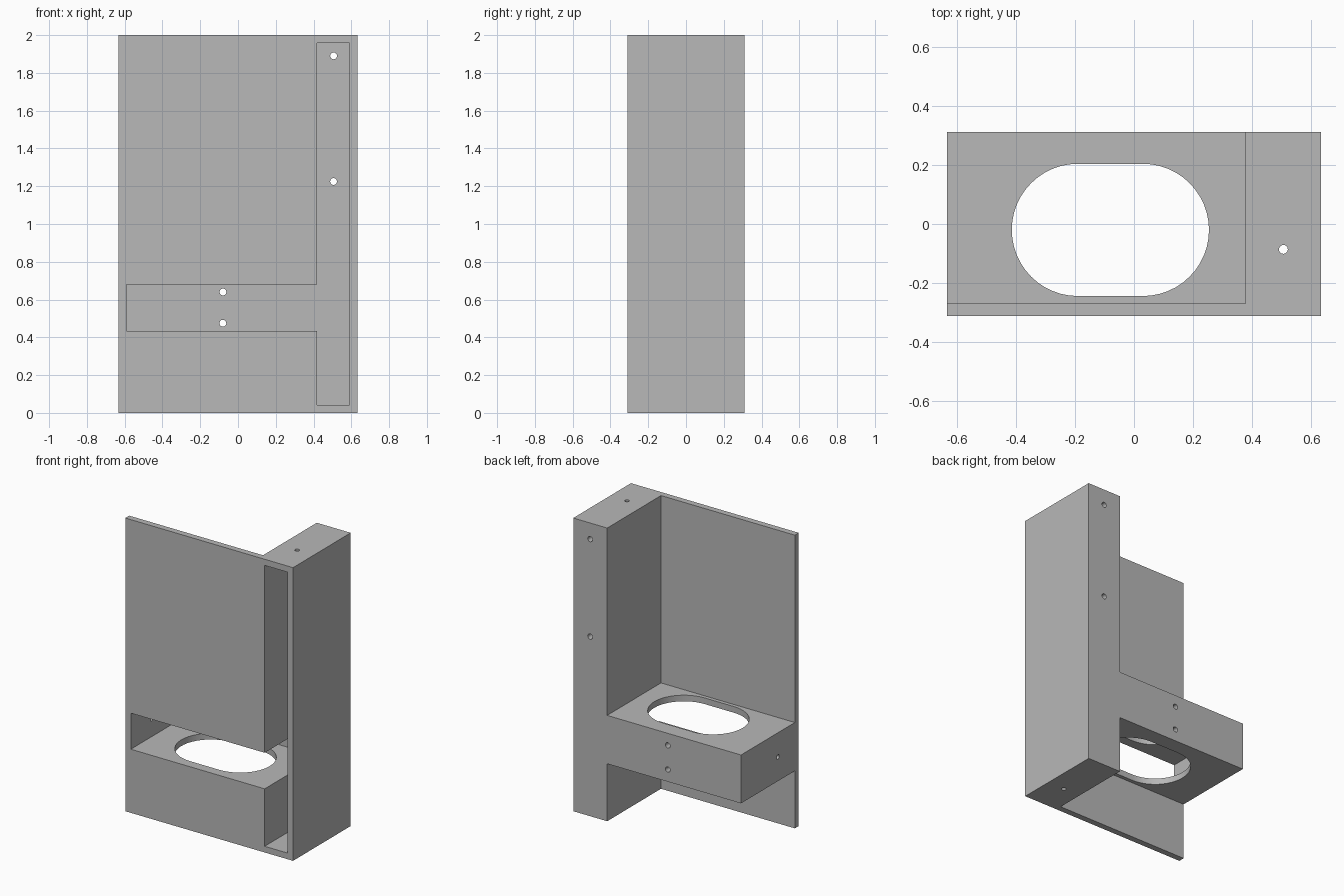
import bpy
import bmesh
import math
from mathutils import Matrix, Vector

cube = bpy.data.objects.get("Cube")
if cube:
    bpy.data.objects.remove(cube, do_unlink=True)

# Overall size and wall thickness
X, Y, H, WALL = 0.633, 0.311, 2.0, 0.042
COL = 0.377                      # inner face of the column
ARM_LOW, ARM_TOP = 0.392, 0.722  # arm underside and top
ARM_MID = (ARM_LOW + ARM_TOP) / 2
ARM_X = -0.08                    # centre of the slot and arm screw holes
HOLE_X, HOLE_Y = 0.506, -0.086

grey = bpy.data.materials.new("light grey")
grey.use_nodes = True
grey.diffuse_color = (0.48, 0.48, 0.48, 1)
grey.node_tree.nodes["Principled BSDF"].inputs["Base Color"].default_value = grey.diffuse_color


def make_object(name, bm):
    bmesh.ops.recalc_face_normals(bm, faces=bm.faces)
    mesh = bpy.data.meshes.new(name)
    bm.to_mesh(mesh)
    bm.free()
    mesh.materials.append(grey)
    obj = bpy.data.objects.new(name, mesh)
    bpy.context.collection.objects.link(obj)
    return obj


def box(name, low, high):
    low, high = Vector(low), Vector(high)
    bm = bmesh.new()
    bmesh.ops.create_cube(bm, size=1, matrix=Matrix.Translation((low + high) / 2)
                          @ Matrix.Diagonal((*(high - low), 1)))
    return make_object(name, bm)


def drill(name, centre, axis, radius, length):
    bm = bmesh.new()
    turn = Vector((0, 0, 1)).rotation_difference(Vector(axis)).to_matrix().to_4x4()
    bmesh.ops.create_cone(bm, cap_ends=True, segments=24, radius1=radius, radius2=radius,
                          depth=length, matrix=Matrix.Translation(centre) @ turn)
    return make_object(name, bm)


def slot(name, x, y, half_length, radius, low, high, steps=24):
    bm = bmesh.new()
    ring = []
    for side in (1, -1):
        for i in range(steps + 1):
            a = math.pi * (i / steps - 0.5)
            ring.append(bm.verts.new((x + side * (half_length - radius + radius * math.cos(a)),
                                      y + side * radius * math.sin(a), low)))
    face = bm.faces.new(ring)
    top = bmesh.ops.extrude_face_region(bm, geom=[face])["geom"]
    bmesh.ops.translate(bm, vec=(0, 0, high - low),
                        verts=[v for v in top if isinstance(v, bmesh.types.BMVert)])
    return make_object(name, bm)


def combine(target, tool, operation):
    mod = target.modifiers.new(operation, "BOOLEAN")
    mod.operation, mod.solver, mod.object = operation, "EXACT", tool
    bpy.context.view_layer.objects.active = target
    bpy.ops.object.modifier_apply(modifier=mod.name)
    bpy.data.objects.remove(tool, do_unlink=True)


# Front plate joined with the column and the arm
bracket = box("bracket_housing", (-X, -Y, 0), (X, -Y + WALL, H))
overlap = -Y + WALL / 2
combine(bracket, box("column", (COL, overlap, 0), (X, Y, H)), "UNION")
combine(bracket, box("arm", (-X, overlap, ARM_LOW), (COL + WALL / 2, Y, ARM_TOP)), "UNION")

# Hollow channels open at the front
front, back = -Y - WALL, Y - WALL
combine(bracket, box("column_channel", (COL + WALL, front, WALL),
                     (X - WALL, back, H - WALL)), "DIFFERENCE")
combine(bracket, box("arm_channel", (-X + WALL, front, ARM_LOW + WALL),
                     (COL + 2 * WALL, back, ARM_TOP - WALL)), "DIFFERENCE")

# Rounded slot through the arm
combine(bracket, slot("arm_slot", ARM_X, -0.02, 0.334, 0.224,
                      ARM_LOW - WALL, ARM_TOP + WALL), "DIFFERENCE")

# Screw holes in the back, the column ends and the arm end
for x, z in ((HOLE_X, 1.89), (HOLE_X, 1.225), (ARM_X, 0.64), (ARM_X, 0.475)):
    combine(bracket, drill("back_hole", (x, Y, z), (0, 1, 0), 0.018, 3 * WALL), "DIFFERENCE")
for z in (0, H):
    combine(bracket, drill("end_hole", (HOLE_X, HOLE_Y, z), (0, 0, 1), 0.015, 3 * WALL), "DIFFERENCE")
combine(bracket, drill("arm_end_hole", (-X, HOLE_Y, ARM_MID), (1, 0, 0), 0.015, 3 * WALL), "DIFFERENCE")

# Smooth hole walls, sharp corners
bpy.ops.object.select_all(action="DESELECT")
bracket.select_set(True)
bpy.context.view_layer.objects.active = bracket
bpy.ops.object.shade_smooth_by_angle(angle=math.radians(30))
